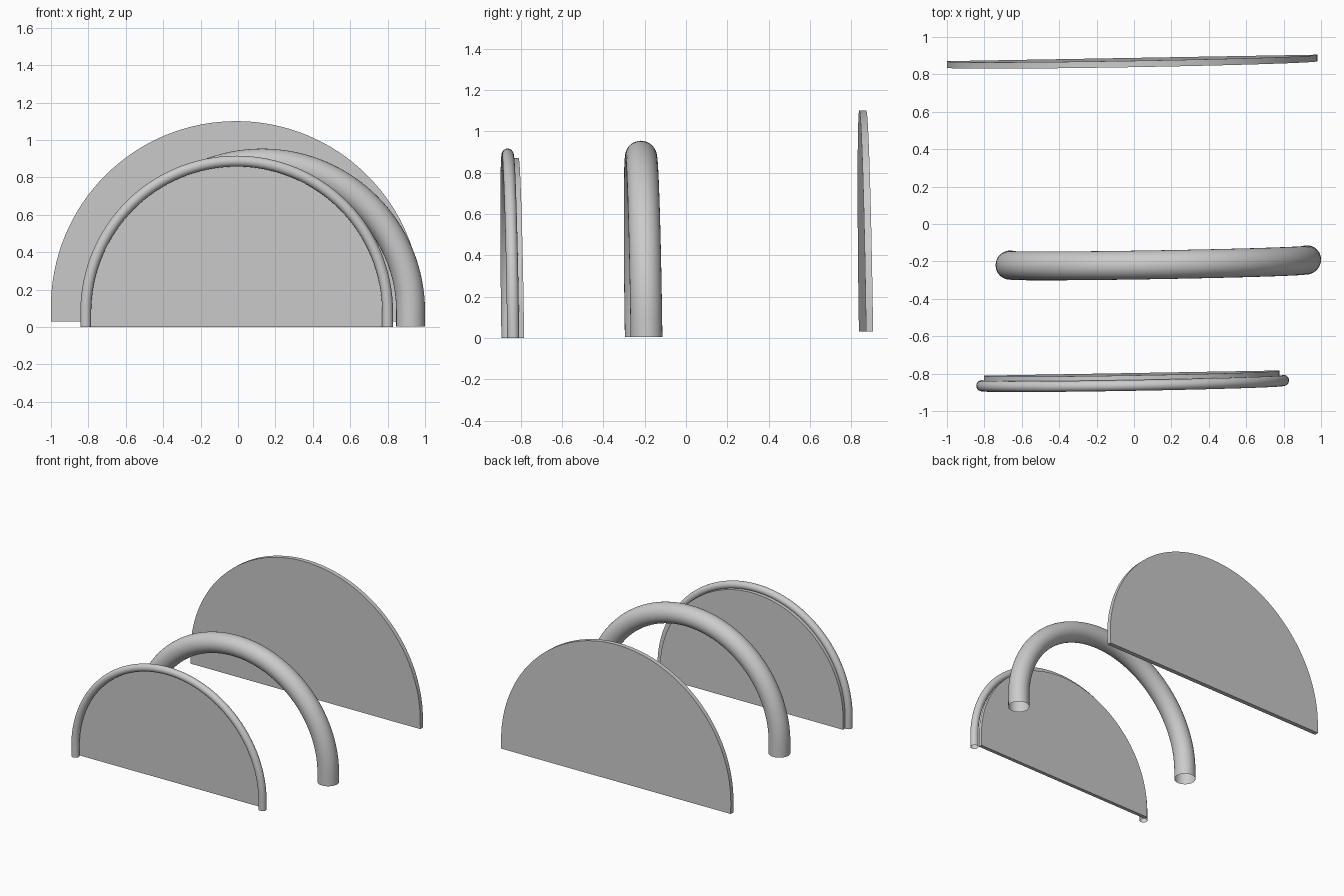
import bpy, bmesh
from math import sin, cos, pi

if "Cube" in bpy.data.objects:
    bpy.data.objects.remove(bpy.data.objects["Cube"])

TURN, LEAN = 0.0175, 0.0145   # every part is turned and leaned back very slightly
LEG = 0.08                    # straight length below each half circle


def arch(radius, n):
    """Arch outline: (x, z, normal angle), right foot to left foot."""
    pts = [(radius, 0.0, 0.0)]
    pts += [(radius * cos(pi * i / n), LEG + radius * sin(pi * i / n), pi * i / n)
            for i in range(n + 1)]
    return pts + [(-radius, 0.0, pi)]


def place(x, y, z, loc):
    return (x + loc[0], y + loc[1] + TURN * x - LEAN * z, z + loc[2])


def finish(bm, name):
    bmesh.ops.recalc_face_normals(bm, faces=bm.faces)
    mesh = bpy.data.meshes.new(name)
    bm.to_mesh(mesh)
    bm.free()
    ob = bpy.data.objects.new(name, mesh)
    bpy.context.collection.objects.link(ob)
    bpy.ops.object.select_all(action='DESELECT')
    ob.select_set(True)
    bpy.context.view_layer.objects.active = ob
    bpy.ops.object.shade_smooth_by_angle(angle=pi / 6)


def panel(name, radius, thick, loc):
    bm = bmesh.new()
    front, back = [[bm.verts.new(place(x, y, z, loc)) for x, z, _ in arch(radius, 64)]
                   for y in (-thick / 2, thick / 2)]
    bm.faces.new(front)
    bm.faces.new(back[::-1])
    for i in range(len(front)):
        j = (i + 1) % len(front)
        bm.faces.new((front[i], front[j], back[j], back[i]))
    finish(bm, name)


def tube(name, radius, r, loc, sides=32):
    bm = bmesh.new()
    rings = []
    for x, z, a in arch(radius, 64):
        ring = []
        for k in range(sides):
            t = 2 * pi * k / sides
            ring.append(bm.verts.new(place(x + r * cos(t) * cos(a), r * sin(t),
                                           z + r * cos(t) * sin(a), loc)))
        rings.append(ring)
    for p, q in zip(rings, rings[1:]):
        for k in range(sides):
            m = (k + 1) % sides
            bm.faces.new((p[k], p[m], q[m], q[k]))
    finish(bm, name)


# rear and front half-round panels
panel("back_panel", 0.991, 0.034, (-0.009, 0.871, 0.03))
panel("front_panel", 0.79, 0.028, (-0.013, -0.811, 0.0))

# open-ended arched tubes
tube("middle_arch", 0.793, 0.077, (0.13, -0.205, 0.004))
tube("front_arch", 0.807, 0.029, (-0.007, -0.85, 0.0))
